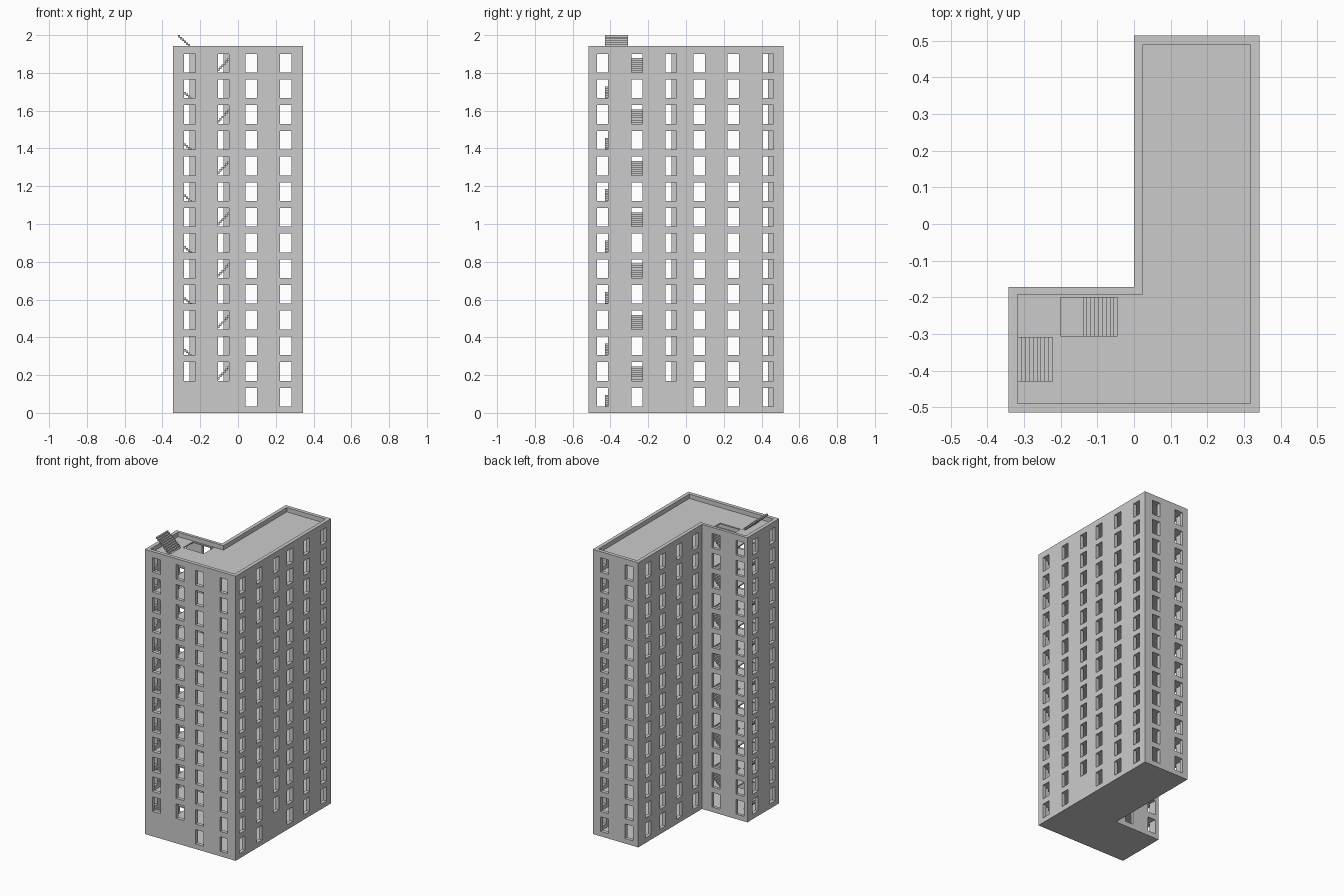
import bpy, bmesh

if "Cube" in bpy.data.objects:
    bpy.data.objects.remove(bpy.data.objects["Cube"])

H = 0.136          # storey height
SLAB = 0.008       # floor thickness
OUTER = [(-.343, -.515), (.343, -.515), (.343, .515), (0, .515), (0, -.172), (-.343, -.172)]
INNER = [(-.318, -.49), (.318, -.49), (.318, .49), (.025, .49), (.025, -.192), (-.318, -.192)]


def finish(name, bm, z=0):
    bmesh.ops.recalc_face_normals(bm, faces=bm.faces)
    me = bpy.data.meshes.new(name)
    bm.to_mesh(me)
    bm.free()
    ob = bpy.data.objects.new(name, me)
    ob.location.z = z
    bpy.context.collection.objects.link(ob)
    return ob


def ring(name, z0, z1):
    bm = bmesh.new()
    loops = [[bm.verts.new((x, y, z)) for x, y in p]
             for p, z in ((OUTER, z0), (OUTER, z1), (INNER, z1), (INNER, z0))]
    for k in range(4):
        a, b = loops[k], loops[(k + 1) % 4]
        for i in range(6):
            j = (i + 1) % 6
            bm.faces.new((a[i], a[j], b[j], b[i]))
    return finish(name, bm)


def slab(name, z):
    bm = bmesh.new()
    lo = [bm.verts.new((x, y, 0)) for x, y in OUTER]
    hi = [bm.verts.new((x, y, SLAB)) for x, y in OUTER]
    bm.faces.new(lo[::-1])
    bm.faces.new(hi)
    for i in range(6):
        j = (i + 1) % 6
        bm.faces.new((lo[i], lo[j], hi[j], hi[i]))
    return finish(name, bm, z)


def boxes(name, items, z=0):
    bm = bmesh.new()
    for x0, x1, y0, y1, z0, z1 in items:
        vs = bmesh.ops.create_cube(bm, size=1)["verts"]
        for v in vs:
            v.co = (x1 if v.co.x > 0 else x0, y1 if v.co.y > 0 else y0, z1 if v.co.z > 0 else z0)
    return finish(name, bm, z)


def cut(ob, cutter):
    cutter.hide_render = True
    cutter.hide_viewport = True
    m = ob.modifiers.new("openings", 'BOOLEAN')
    m.operation = 'DIFFERENCE'
    m.solver = 'EXACT'
    m.object = cutter


def stack(ob, count, dz):
    m = ob.modifiers.new("storeys", 'ARRAY')
    m.count = count
    m.use_relative_offset = False
    m.use_constant_offset = True
    m.constant_offset_displace = (0, 0, dz)


def windows(ground, z):
    z0, z1, w, d = z + .034, z + .133, .03, .04
    out = []

    def along_x(y, xs):
        out.extend((x - w, x + w, y - d, y + d, z0, z1) for x in xs)

    def along_y(x, ys):
        out.extend((x - d, x + d, y - w, y + w, z0, z1) for y in ys)

    front = [-.256, -.077, .07, .253]
    right = [-.442, -.259, -.079, .071, .251, .434]
    if ground:          # blank bays on the ground floor
        front, right = front[2:], right[:2] + right[3:]
    along_x(-.503, front)
    along_y(.33, right)
    along_x(.503, [.07, .253])
    along_x(-.182, [-.287, -.107])
    along_y(.012, [-.107, .071, .251, .405])
    along_y(-.33, [-.442, -.259])
    return out


# outer walls: ground storey, then thirteen repeated storeys
ground = ring("ground_walls", SLAB, H)
cut(ground, boxes("ground_window_cutter", windows(True, 0)))
upper = ring("upper_walls", H + SLAB, 2 * H)
cut(upper, boxes("upper_window_cutter", windows(False, H)))
stack(upper, 13, H)

# roof parapet
ring("parapet", 14 * H + SLAB, 1.942)

# floors, with stairwell openings alternating between two positions
slab("base_floor", 0)
odd = slab("odd_floors", H)
cut(odd, boxes("odd_stairwell_cutter", [(-.317, -.165, -.43, -.308, H - .02, H + .03)]))
stack(odd, 7, 2 * H)
even = slab("even_floors", 2 * H)
cut(even, boxes("even_stairwell_cutter", [(-.2, -.045, -.305, -.2, 2 * H - .02, 2 * H + .03)]))
stack(even, 7, 2 * H)


# stair flights of ten thin steps
def flight(name, x0, x1, y0, y1, rise, z, count):
    dx, dz = (x1 - x0) / 10, rise / 10
    items = []
    for i in range(10):
        a, b = sorted((x0 + dx * i, x0 + dx * (i + 1)))
        top = dz * (i + 1)
        items.append((a, b, y0, y1, max(0, top - .013), top))
    stack(boxes(name, items, z), count, 2 * H)


flight("left_stairs", -.21, -.318, -.43, -.308, .096, 0, 8)
flight("right_stairs", -.15, -.045, -.305, -.2, .11, H, 7)
